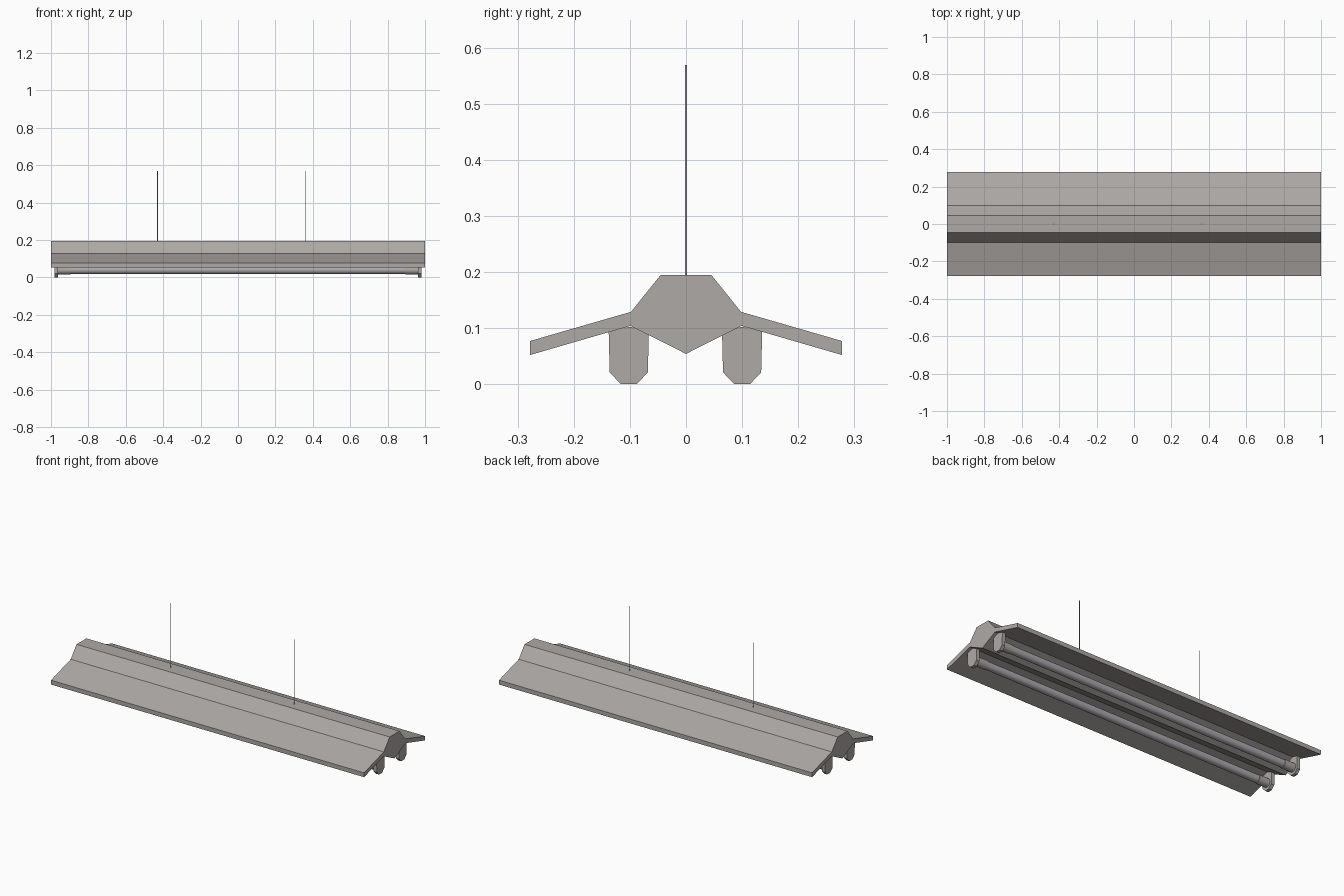
import bpy, bmesh, math
from mathutils import Matrix

if "Cube" in bpy.data.objects:
    bpy.data.objects.remove(bpy.data.objects["Cube"])


def material(name, rgb):
    m = bpy.data.materials.new(name)
    m.diffuse_color = (*rgb, 1)
    m.use_nodes = True
    m.node_tree.nodes["Principled BSDF"].inputs["Base Color"].default_value = m.diffuse_color
    return m


HOUSING = material("warm grey enamel", (0.42, 0.40, 0.38))
TUBE = material("cool grey glass", (0.42, 0.42, 0.44))
ROD = material("rod grey", (0.42, 0.42, 0.44))


def finish(bm, name, mat):
    bmesh.ops.recalc_face_normals(bm, faces=bm.faces[:])
    me = bpy.data.meshes.new(name)
    bm.to_mesh(me)
    bm.free()
    ob = bpy.data.objects.new(name, me)
    bpy.context.collection.objects.link(ob)
    me.materials.append(mat)
    return ob


def prism(name, profile, x0, x1, mat):
    """Extrude a (y, z) profile along x."""
    bm = bmesh.new()
    a = [bm.verts.new((x0, y, z)) for y, z in profile]
    b = [bm.verts.new((x1, y, z)) for y, z in profile]
    n = len(profile)
    for i in range(n):
        j = (i + 1) % n
        bm.faces.new((a[i], a[j], b[j], b[i]))
    bm.faces.new(a[::-1])
    bm.faces.new(b)
    return finish(bm, name, mat)


def cylinder(name, centre, radius, length, axis, mat, sides=16):
    bm = bmesh.new()
    rot = Matrix.Rotation(math.pi / 2, 4, 'Y') if axis == 'X' else Matrix()
    bmesh.ops.create_cone(bm, cap_ends=True, segments=sides, radius1=radius,
                          radius2=radius, depth=length,
                          matrix=Matrix.Translation(centre) @ rot)
    ob = finish(bm, name, mat)
    for p in ob.data.polygons:
        p.use_smooth = len(p.vertices) == 4
    return ob


# Reflector housing: ridge on top, sloping wings, shallow V below
half = [(0.045, 0.198), (0.098, 0.132), (0.278, 0.08), (0.278, 0.055), (0.099, 0.107)]
profile = half + [(0, 0.057)] + [(-y, z) for y, z in reversed(half)]
prism("reflector_housing", profile, -1, 1, HOUSING)

# Lamp holders, tubes and end caps
holder = [(-0.036, 0.105), (-0.034, 0.024), (-0.014, 0.003),
          (0.014, 0.003), (0.034, 0.024), (0.036, 0.105)]
TZ = 0.043
for side, y in (("front", -0.102), ("back", 0.1)):
    cylinder(f"{side}_tube", (0, y, TZ), 0.022, 1.82, 'X', TUBE)
    for end, s in (("left", -1), ("right", 1)):
        prism(f"{side}_{end}_holder", [(y + a, z) for a, z in holder],
              s * 0.982, s * 0.962, HOUSING)
        cylinder(f"{side}_{end}_cap", (s * 0.93, y, TZ), 0.025, 0.07, 'X', HOUSING)

# Suspension rods
for end, x in (("left", -0.43), ("right", 0.36)):
    cylinder(f"{end}_rod", (x, 0, 0.382), 0.002, 0.38, 'Z', ROD, 8)

# Rest exactly on the ground
for ob in bpy.context.collection.objects:
    ob.location.z -= 0.003
